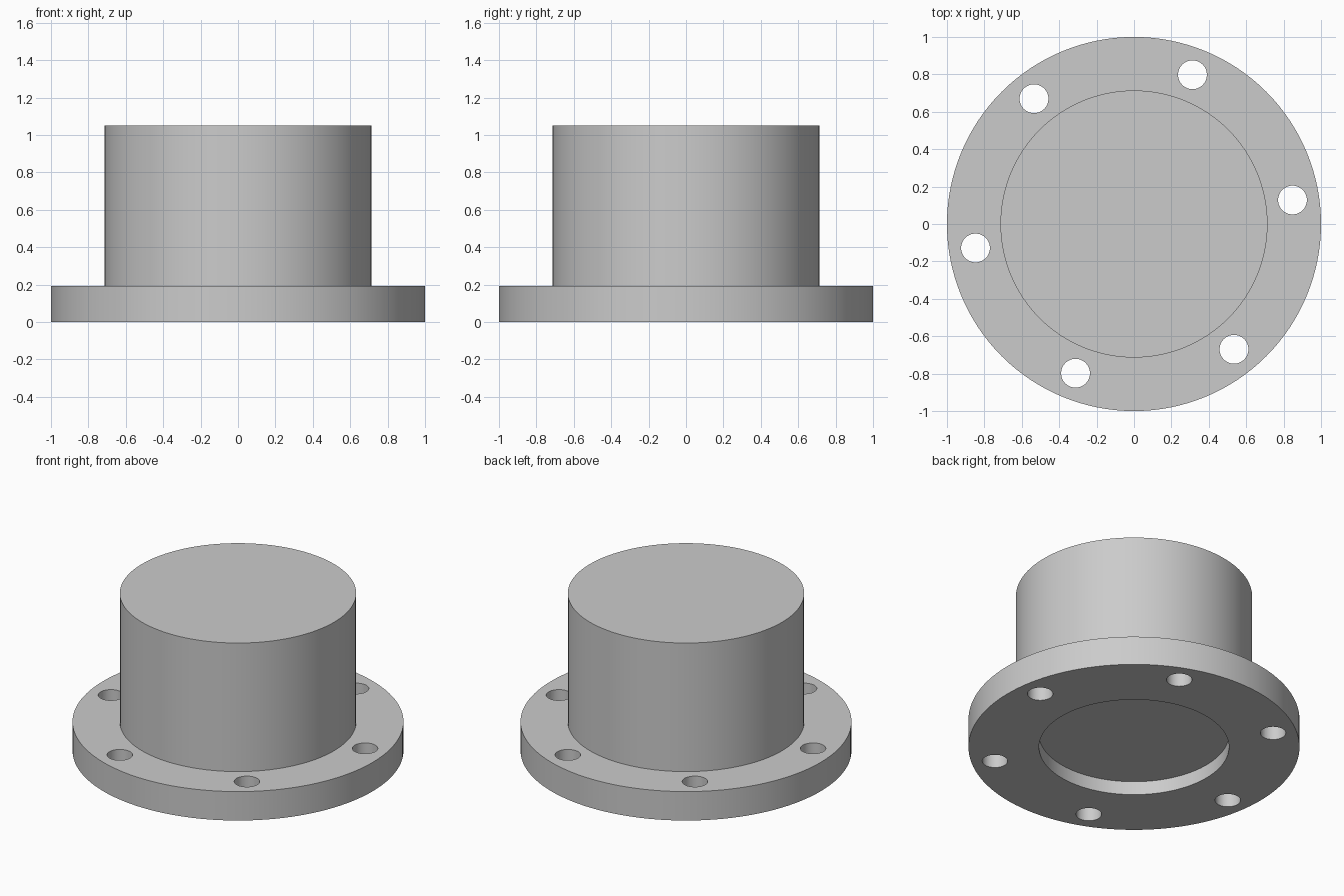
import bpy, math

if "Cube" in bpy.data.objects:
    bpy.data.objects.remove(bpy.data.objects["Cube"])

SEG = 128
FLANGE_TOP = 0.193
RECESS = 0.09


def cylinder(name, radius, z0, z1, x=0.0, y=0.0, seg=SEG):
    bpy.ops.mesh.primitive_cylinder_add(vertices=seg, radius=radius, depth=z1 - z0,
                                        location=(x, y, (z0 + z1) / 2))
    ob = bpy.context.object
    ob.name = name
    return ob


def revolve(name, rings):
    # Spin an (r, z) outline around z and close both ends with flat discs
    n = len(rings)
    verts = [(r * math.cos(2 * math.pi * i / SEG), r * math.sin(2 * math.pi * i / SEG), z)
             for i in range(SEG) for r, z in rings]
    faces = [(i * n + k, (i + 1) % SEG * n + k, (i + 1) % SEG * n + k + 1, i * n + k + 1)
             for i in range(SEG) for k in range(n - 1)]
    faces.append([i * n for i in reversed(range(SEG))])       # recess ceiling
    faces.append([i * n + n - 1 for i in range(SEG)])         # top cap
    me = bpy.data.meshes.new(name)
    me.from_pydata(verts, [], faces)
    ob = bpy.data.objects.new(name, me)
    bpy.context.collection.objects.link(ob)
    return ob


# Flanged cap: shallow round recess below, wide flange, solid boss above
cap = revolve("flanged_cap", [
    (0.574, RECESS), (0.574, 0), (1.0, 0), (1.0, FLANGE_TOP),
    (0.714, FLANGE_TOP), (0.714, 1.05)])

# Six bolt holes through the flange
cutters = []
for i in range(6):
    a = math.radians(8.6 + 60 * i)
    c = cylinder(f"bolt_hole_cutter_{i + 1}", 0.077, -0.1, 0.3,
                 0.857 * math.cos(a), 0.857 * math.sin(a), 48)
    c.hide_render = True
    mod = cap.modifiers.new(f"bolt_hole_{i + 1}", 'BOOLEAN')
    mod.operation = 'DIFFERENCE'
    mod.solver = 'EXACT'
    mod.object = c
    cutters.append(c)

# Apply the cuts and remove the helpers
bpy.ops.object.select_all(action='DESELECT')
cap.select_set(True)
bpy.context.view_layer.objects.active = cap
for name in [m.name for m in cap.modifiers]:
    bpy.ops.object.modifier_apply(modifier=name)
for c in cutters:
    bpy.data.objects.remove(c)

# Smooth round walls, crisp rims
bpy.ops.object.shade_smooth_by_angle(angle=math.radians(30))
